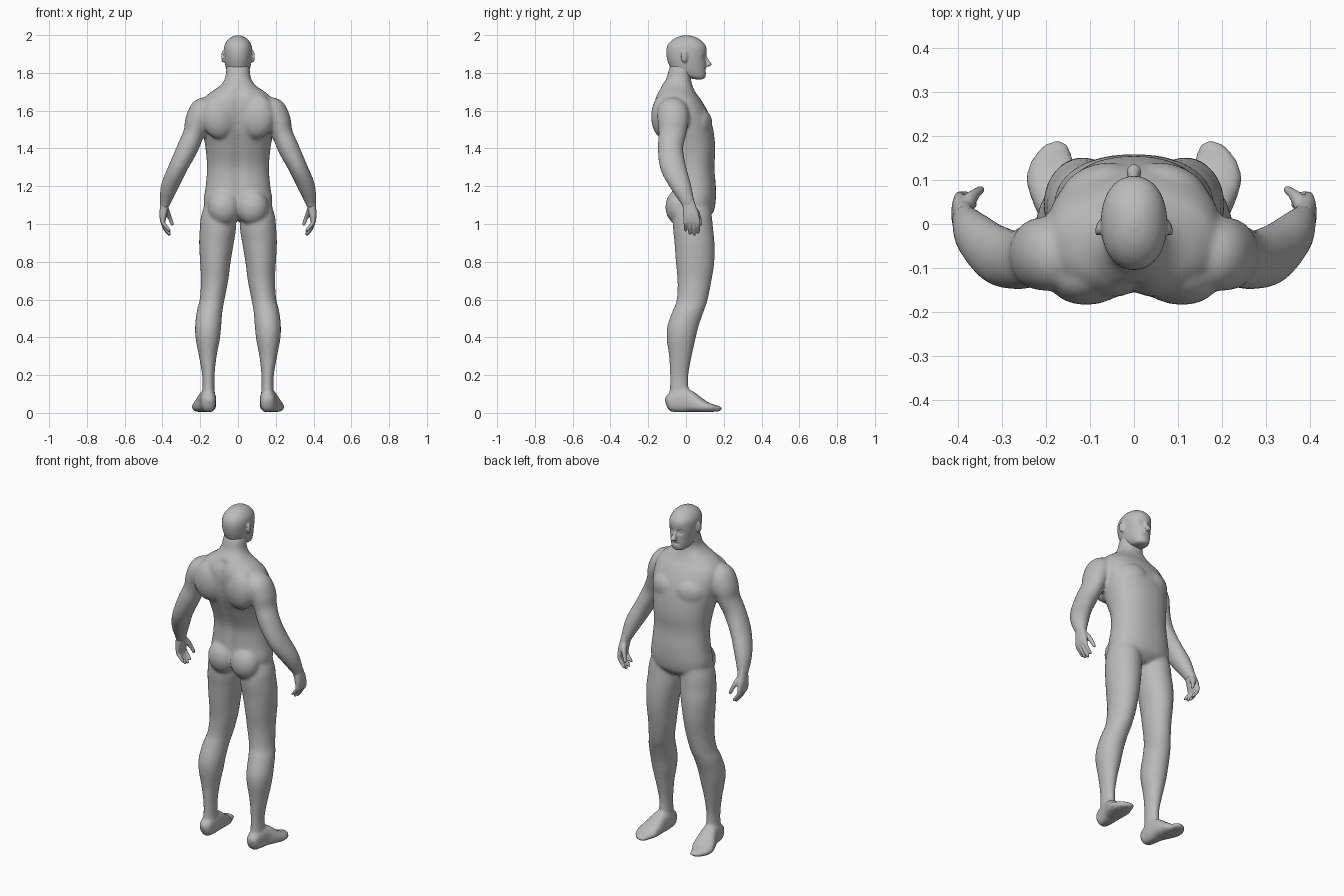
import bpy, bmesh, math
from mathutils import Vector, Matrix

skin = bpy.data.materials.new("grey clay")
skin.diffuse_color = (0.5, 0.5, 0.5, 1)


def spline(rows, steps):
    """Catmull-Rom interpolation of station rows."""
    out = []
    for i in range(len(rows) - 1):
        p0, p1, p2, p3 = rows[max(i - 1, 0)], rows[i], rows[i + 1], rows[min(i + 2, len(rows) - 1)]
        for s in range(steps):
            t = s / steps
            out.append([0.5 * (2 * b + (c - a) * t + (2 * a - 5 * b + 4 * c - d) * t * t
                               + (3 * b - a - 3 * c + d) * t ** 3)
                        for a, b, c, d in zip(p0, p1, p2, p3)])
    return out + [list(rows[-1])]


def loft(bm, rows, ref=None, power=2.0, sides=32, steps=5):
    """Skin ellipses (x, y, z, a, b); level rings, or rings across the path if ref is given."""
    rows = spline(rows, steps)
    rings = []
    for i, (x, y, z, a, b) in enumerate(rows):
        u, v = Vector((1, 0, 0)), Vector((0, 1, 0))
        if ref:
            t = (Vector(rows[min(i + 1, len(rows) - 1)][:3]) - Vector(rows[max(i - 1, 0)][:3])).normalized()
            v = Vector(ref)
            v = (v - t * v.dot(t)).normalized()
            u = v.cross(t)
        ring = []
        for k in range(sides):
            w = 2 * math.pi * k / sides
            c, s = math.cos(w), math.sin(w)
            c = math.copysign(abs(c) ** (2 / power), c)
            s = math.copysign(abs(s) ** (2 / power), s)
            ring.append(bm.verts.new(Vector((x, y, z)) + u * c * max(a, .002) + v * s * max(b, .002)))
        rings.append(ring)
    for r, q in zip(rings, rings[1:]):
        for k in range(sides):
            n = (k + 1) % sides
            bm.faces.new((r[k], r[n], q[n], q[k]))
    bm.faces.new(rings[0][::-1])
    bm.faces.new(rings[-1])
    return [v for r in rings for v in r]


def span(rows):
    """(z, half width, back y, front y) to level ellipse stations."""
    return [(0, (b + f) / 2, z, w, (f - b) / 2) for z, w, b, f in rows]


def blob(bm, loc, size, turn=0):
    m = Matrix.Translation(loc) @ Matrix.Rotation(turn, 4, 'Z') @ Matrix.Diagonal((*size, 1))
    bmesh.ops.create_uvsphere(bm, u_segments=24, v_segments=16, radius=1, matrix=m)


def flip(bm):
    """Mirror everything built so far across x = 0."""
    bmesh.ops.recalc_face_normals(bm, faces=bm.faces[:])
    d = bmesh.ops.duplicate(bm, geom=bm.verts[:] + bm.edges[:] + bm.faces[:])["geom"]
    for e in d:
        if isinstance(e, bmesh.types.BMVert):
            e.co.x *= -1


def finish(bm, name, voxel, smooth):
    bmesh.ops.recalc_face_normals(bm, faces=bm.faces[:])
    me = bpy.data.meshes.new(name)
    bm.to_mesh(me)
    bm.free()
    me.materials.append(skin)
    ob = bpy.data.objects.new(name, me)
    bpy.context.collection.objects.link(ob)
    r = ob.modifiers.new("fuse", 'REMESH')
    r.mode, r.voxel_size, r.use_smooth_shade = 'VOXEL', voxel, True
    s = ob.modifiers.new("soften", 'SMOOTH')
    s.factor, s.iterations = 0.5, smooth
    return ob


# ---- body: limbs first, mirrored, then the torso ----
bm = bmesh.new()
# arm
loft(bm, [(.11, -.07, 1.635, .03, .05), (.175, -.07, 1.605, .07, .08), (.213, -.068, 1.55, .066, .083),
          (.234, -.072, 1.48, .056, .073), (.268, -.082, 1.40, .056, .067), (.317, -.068, 1.30, .05, .068),
          (.362, -.026, 1.20, .046, .054), (.384, .008, 1.12, .031, .037), (.388, .016, 1.09, .024, .034)],
     ref=(0, 1, 0))
# leg
loft(bm, [(.10, .04, 1.15, .06, .08), (.104, .036, 1.05, .09, .10), (.106, .037, .98, .096, .106),
          (.114, .045, .90, .092, .106), (.12, .048, .80, .081, .102), (.124, .045, .70, .072, .09),
          (.137, .033, .60, .066, .082), (.15, .012, .54, .068, .083), (.158, -.016, .46, .069, .083),
          (.16, -.026, .39, .064, .076), (.16, -.03, .30, .047, .06), (.157, -.036, .20, .033, .049),
          (.156, -.036, .13, .032, .05), (.157, -.035, .07, .035, .06), (.158, -.035, .03, .03, .055)])
# foot, heel to toes
foot = loft(bm, [(.158, -.106, .045, .012, .02), (.157, -.09, .05, .034, .045), (.158, -.04, .062, .042, .06),
                 (.163, .01, .062, .047, .06), (.173, .06, .045, .058, .043), (.183, .11, .03, .062, .027),
                 (.178, .15, .024, .046, .018), (.166, .175, .022, .026, .013), (.16, .186, .022, .01, .006)],
            ref=(0, 0, 1), power=2.6)
for v in foot:
    v.co.z = max(v.co.z, .003)
# buttock and shoulder blade
blob(bm, (.075, -.035, 1.09), (.085, .074, .095))
blob(bm, (.095, -.115, 1.57), (.10, .068, .12), -.2)
# chest muscle
blob(bm, (.085, .085, 1.53), (.085, .05, .075), -.35)
flip(bm)
# torso and neck
torso = loft(bm, span([(1.02, .09, -.04, .10), (1.06, .165, -.07, .143), (1.12, .182, -.08, .157),
                       (1.20, .171, -.074, .158), (1.30, .164, -.076, .15), (1.40, .172, -.112, .155),
                       (1.50, .19, -.152, .144), (1.58, .20, -.168, .122), (1.65, .19, -.168, .085),
                       (1.69, .155, -.155, .055), (1.73, .098, -.13, .035), (1.77, .069, -.104, .027),
                       (1.82, .062, -.09, .04), (1.86, .05, -.07, .04)]), power=2.25, sides=48)
# spine groove
for v in torso:
    if v.co.y < 0 and v.co.z < 1.72:
        v.co.y += .016 * math.exp(-(v.co.x / .025) ** 2)
finish(bm, "body", .009, 6)

# ---- hands ----
bm = bmesh.new()
# palm
loft(bm, [(.386, .012, 1.125, .022, .03), (.39, .018, 1.09, .023, .035), (.396, .026, 1.05, .02, .042),
          (.398, .03, 1.015, .014, .042), (.396, .03, 1.0, .008, .034)], ref=(0, 1, 0), power=2.5)
# fingers
for y, drop in ((-.004, .022), (.019, .005), (.042, 0), (.063, .012)):
    loft(bm, [(.398, y, 1.03, .011, .011), (.396, y + .001, .995 + drop / 2, .0105, .0105),
              (.381, y + .002, .965 + drop, .0095, .0095), (.364, y + .002, .944 + drop, .008, .008),
              (.36, y + .002, .938 + drop, .003, .003)], ref=(0, 1, 0), sides=14)
# thumb
loft(bm, [(.385, .03, 1.09, .015, .018), (.374, .054, 1.06, .015, .018), (.36, .07, 1.03, .011, .012),
          (.349, .078, 1.0, .009, .009), (.347, .079, .99, .003, .003)], ref=(0, 1, 0), sides=14)
flip(bm)
finish(bm, "hands", .0045, 4)

# ---- head ----
bm = bmesh.new()
# ear and eyeball
blob(bm, (.079, -.008, 1.886), (.008, .02, .031), .3)
blob(bm, (.028, .083, 1.885), (.014, .014, .012))
flip(bm)
# skull and jaw
skull = loft(bm, span([(1.766, .02, .05, .088), (1.776, .042, .0, .101), (1.805, .058, -.066, .106),
                       (1.85, .069, -.093, .106), (1.90, .075, -.104, .109), (1.94, .073, -.10, .106),
                       (1.97, .058, -.078, .082), (1.99, .034, -.045, .05), (1.999, .008, -.01, .014)]),
             power=2.15, sides=64, steps=10)
# eye sockets and mouth crease
for v in skull:
    x, y, z = v.co
    if y > .03:
        v.co.y -= .014 * math.exp(-((abs(x) - .028) / .014) ** 2 - ((z - 1.884) / .013) ** 2)
        v.co.y -= .008 * math.exp(-(x / .024) ** 4 - ((z - 1.812) / .005) ** 2)
# nose
loft(bm, [(0, .1, 1.89, .008, .008), (0, .112, 1.865, .011, .011), (0, .119, 1.845, .017, .018),
          (0, .112, 1.834, .014, .012)], sides=20)
finish(bm, "head", .0045, 3)
